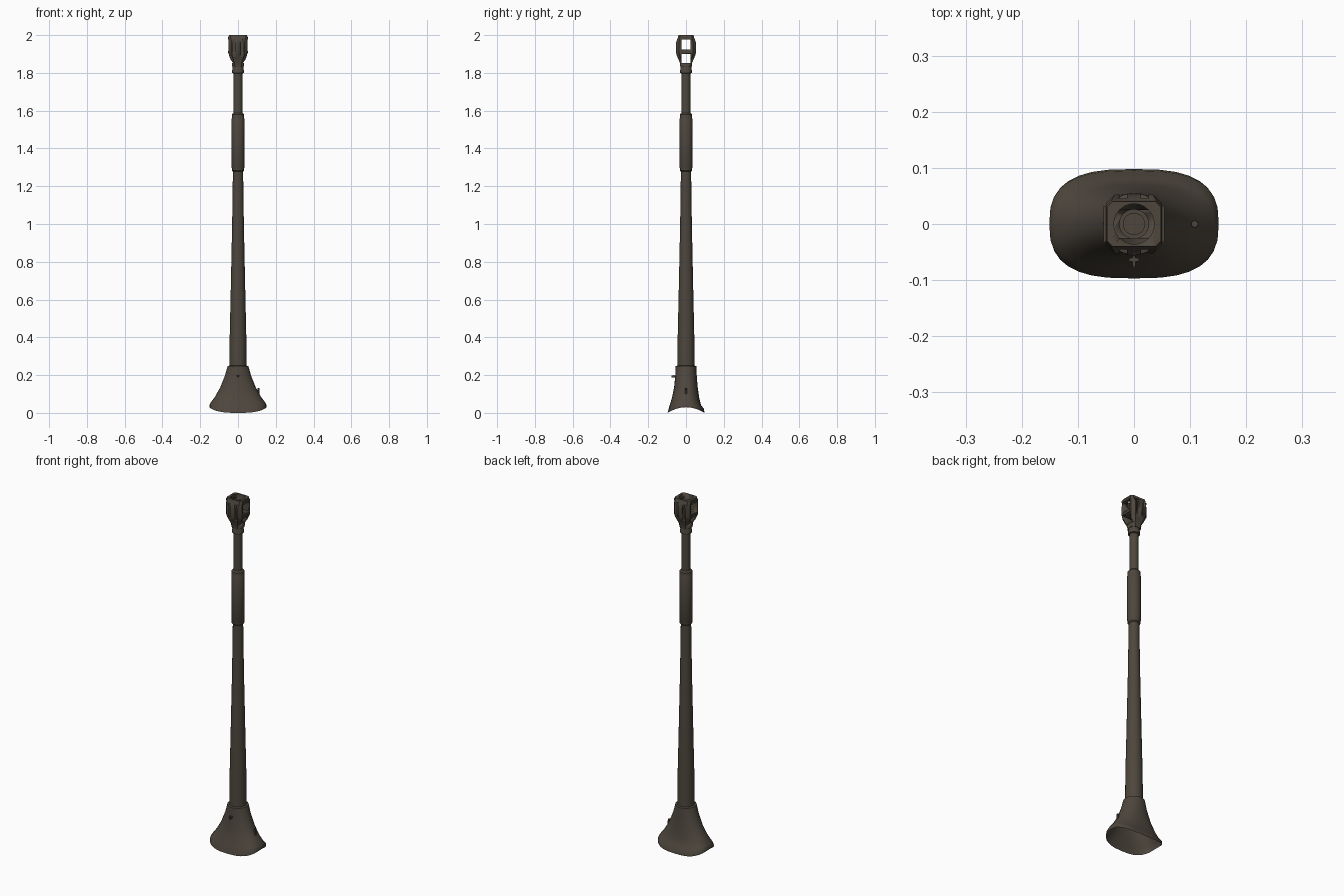
import bpy, bmesh, math
from mathutils import Vector

if "Cube" in bpy.data.objects:
    bpy.data.objects.remove(bpy.data.objects["Cube"])

paint = bpy.data.materials.new("dark olive brown")
paint.use_nodes = True
COLOUR = (0.075, 0.062, 0.047, 1)
paint.diffuse_color = COLOUR
paint.node_tree.nodes["Principled BSDF"].inputs["Base Color"].default_value = COLOUR


def finish(name, bm, angle=35):
    bmesh.ops.recalc_face_normals(bm, faces=bm.faces)
    mesh = bpy.data.meshes.new(name)
    bm.to_mesh(mesh)
    bm.free()
    obj = bpy.data.objects.new(name, mesh)
    bpy.context.collection.objects.link(obj)
    mesh.materials.append(paint)
    bpy.ops.object.select_all(action="DESELECT")
    obj.select_set(True)
    bpy.context.view_layer.objects.active = obj
    bpy.ops.object.shade_smooth_by_angle(angle=math.radians(angle))
    return obj


def loft(name, rings, caps=(True, True), angle=35):
    """Skin a list of rings that all have the same number of points."""
    bm = bmesh.new()
    loops = [[bm.verts.new(p) for p in ring] for ring in rings]
    n = len(loops[0])
    for a, b in zip(loops, loops[1:]):
        for i in range(n):
            j = (i + 1) % n
            bm.faces.new((a[i], a[j], b[j], b[i]))
    if caps[0]:
        bm.faces.new(loops[0])
    if caps[1]:
        bm.faces.new(loops[-1])
    return finish(name, bm, angle)


def circle(r, z, n=24):
    return [(r * math.cos(math.tau * i / n), r * math.sin(math.tau * i / n), z) for i in range(n)]


def lathe(name, profile):
    return loft(name, [circle(r, z) for r, z in profile])


def chamfered(hx, hy, cut, z):
    corners = [(hx, hy - cut), (hx - cut, hy), (cut - hx, hy), (-hx, hy - cut)]
    return [(x, y, z) for x, y in corners] + [(-x, -y, z) for x, y in corners]


def box(name, centre, size):
    bm = bmesh.new()
    bmesh.ops.create_cube(bm, size=1)
    bmesh.ops.scale(bm, vec=size, verts=bm.verts)
    bmesh.ops.translate(bm, vec=centre, verts=bm.verts)
    return finish(name, bm)


def carve(target, cutter):
    mod = target.modifiers.new("cut", "BOOLEAN")
    mod.operation = "DIFFERENCE"
    mod.solver = "EXACT"
    mod.object = cutter
    bpy.context.view_layer.objects.active = target
    bpy.ops.object.modifier_apply(modifier=mod.name)
    bpy.data.objects.remove(cutter)


# Flared mantlet collar: rounded rings with a saddle-shaped open lower edge
def collar_ring(hx, front, back, power, z, arch):
    ring = []
    for i in range(32):
        a = math.tau * i / 32
        c, s = math.cos(a), math.sin(a)
        sy = math.copysign(abs(s) ** (2 / power), s)
        x = hx * math.copysign(abs(c) ** (2 / power), c)
        ring.append((x, sy * (back if s > 0 else front), z + arch * (1 - sy * sy)))
    return ring


loft("mantlet_collar", [
    collar_ring(0.046, 0.046, 0.046, 2, 0.25, 0),
    collar_ring(0.055, 0.055, 0.055, 2, 0.247, 0),
    collar_ring(0.070, 0.057, 0.057, 2.1, 0.195, 0),
    collar_ring(0.094, 0.063, 0.062, 2.2, 0.135, 0),
    collar_ring(0.122, 0.074, 0.070, 2.4, 0.08, 0.005),
    collar_ring(0.143, 0.086, 0.079, 2.6, 0.042, 0.015),
    collar_ring(0.151, 0.092, 0.095, 2.8, 0.021, 0.022),
    collar_ring(0.150, 0.097, 0.098, 2.8, 0, 0.03),
], caps=(True, False), angle=50)

# Tapered tube and fume extractor sleeve
lathe("barrel", [(0.045, 0.22), (0.044, 0.4), (0.039, 0.62), (0.031, 1.0),
                 (0.027, 1.28), (0.024, 1.56), (0.024, 1.81)])
lathe("fume_extractor", [(0.027, 1.278), (0.033, 1.284), (0.033, 1.296), (0.035, 1.30),
                         (0.035, 1.555), (0.033, 1.56), (0.033, 1.58), (0.025, 1.588)])
lathe("muzzle_collar", [(0.025, 1.797), (0.031, 1.80), (0.031, 1.815), (0.029, 1.82),
                        (0.029, 1.85)])

# Muzzle brake: chamfered block with side ports, bore and cheek grooves
brake = loft("muzzle_brake", [
    chamfered(0.030, 0.030, 0.014, 1.83),
    chamfered(0.033, 0.032, 0.014, 1.852),
    chamfered(0.048, 0.050, 0.016, 1.895),
    chamfered(0.050, 0.053, 0.016, 1.91),
    chamfered(0.050, 0.053, 0.016, 1.96),
    chamfered(0.050, 0.042, 0.010, 1.99),
    chamfered(0.048, 0.040, 0.010, 2.0),
])
flanges = [box("port_flange_" + n, (0, 0, z), (0.108, 0.064, 0.012))
           for n, z in (("lower", 1.909), ("upper", 1.984))]
for part in [brake] + flanges:
    carve(part, lathe("bore_cutter", [(0.019, 1.83), (0.019, 1.90), (0.026, 1.9001),
                                      (0.026, 1.95), (0.036, 1.97), (0.036, 2.05)]))
for low, high in ((1.852, 1.899), (1.923, 1.978)):
    carve(brake, box("port_cutter", (0, 0, (low + high) / 2), (0.2, 0.05, high - low)))
for side in (-1, 1):
    for end in (-1, 1):
        carve(brake, box("groove_cutter", (side * 0.019, end * 0.055, 1.93),
                         (0.013, 0.02, 0.10)))

# Small fittings on the mantlet collar
bm = bmesh.new()
bmesh.ops.create_cone(bm, cap_ends=True, segments=10, radius1=0.007, radius2=0.006, depth=0.04)
bmesh.ops.translate(bm, vec=(0.108, 0, 0.112), verts=bm.verts)
finish("side_stud", bm)
box("front_sight_stem", (0, -0.066, 0.193), (0.005, 0.022, 0.012))
box("front_sight_bar", (0, -0.064, 0.197), (0.018, 0.006, 0.008))
